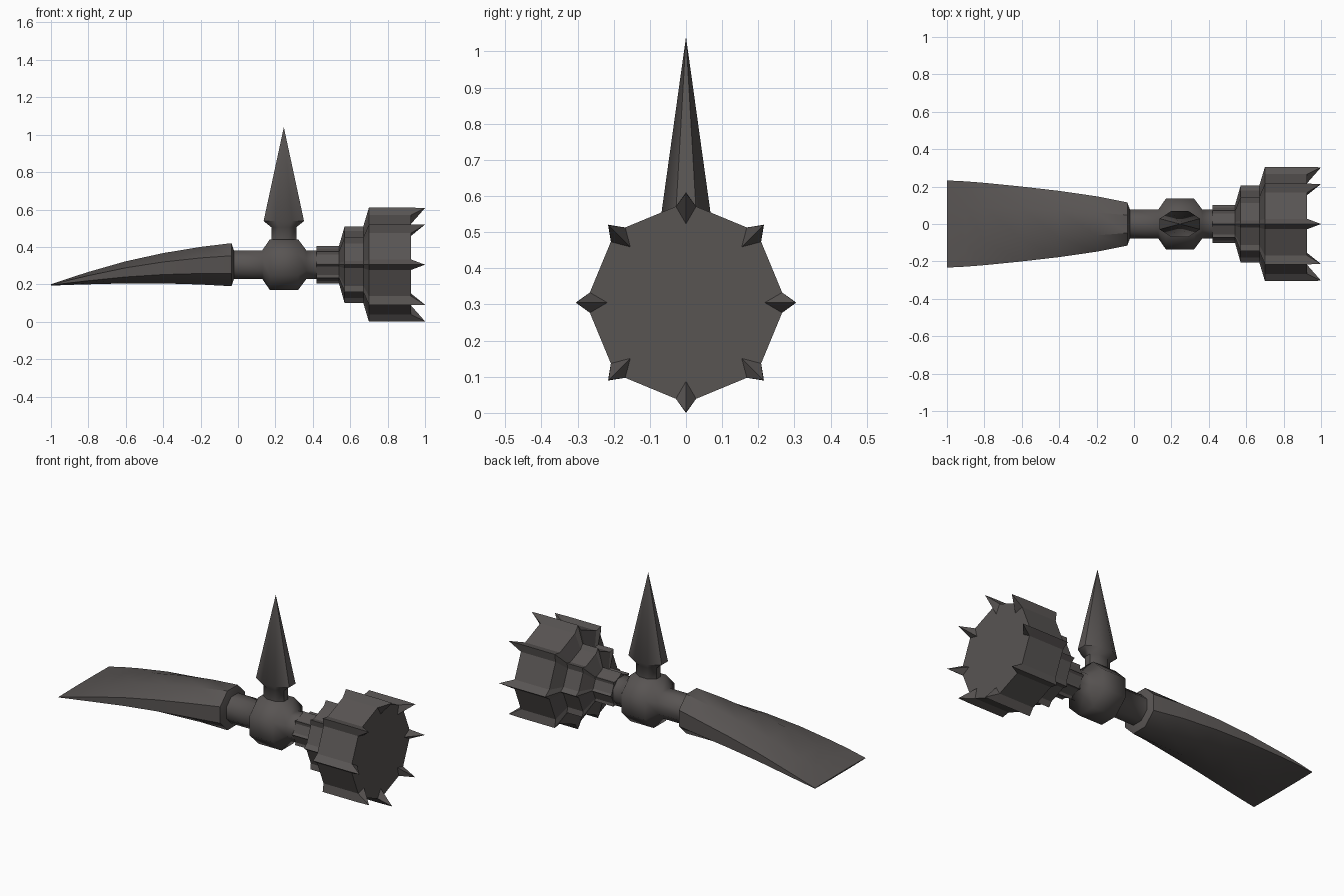
import bpy, bmesh, math

if "Cube" in bpy.data.objects:
    bpy.data.objects.remove(bpy.data.objects["Cube"])

AXIS_Z = 0.305
SPIKE_X = 0.245

metal = bpy.data.materials.new("dark grey metal")
metal.diffuse_color = (0.098, 0.089, 0.086, 1)
metal.use_nodes = True
metal.node_tree.nodes["Principled BSDF"].inputs["Base Color"].default_value = metal.diffuse_color


def add_loft(bm, rings):
    """Skin a row of point rings and close both ends (a one-point ring is a tip)."""
    loops = [[bm.verts.new(p) for p in ring] for ring in rings]
    for a, b in zip(loops, loops[1:]):
        n = len(a)
        for i in range(n):
            j = (i + 1) % n
            if len(b) == 1:
                bm.faces.new((a[i], a[j], b[0]))
            else:
                bm.faces.new((a[i], a[j], b[j], b[i]))
    for ring in (loops[0], loops[-1]):
        if len(ring) > 2:
            bm.faces.new(ring)


def finish(name, bm, smooth=None):
    bmesh.ops.recalc_face_normals(bm, faces=bm.faces)
    mesh = bpy.data.meshes.new(name)
    bm.to_mesh(mesh)
    bm.free()
    mesh.materials.append(metal)
    ob = bpy.data.objects.new(name, mesh)
    bpy.context.collection.objects.link(ob)
    if smooth:
        bpy.ops.object.select_all(action='DESELECT')
        bpy.context.view_layer.objects.active = ob
        ob.select_set(True)
        bpy.ops.object.shade_smooth_by_angle(angle=math.radians(smooth))
    return ob


def octagon(w, h):
    """Flat-topped octagon with half width w and half height h."""
    k = 1 / math.cos(math.pi / 8)
    return [(w * k * math.cos(a), h * k * math.sin(a))
            for a in (math.pi / 8 + i * math.pi / 4 for i in range(8))]


def x_ring(x, w, h, z=AXIS_Z):
    return [(x, p, z + q) for p, q in octagon(w, h)]


# Chisel blade: octagon that widens and flattens to a straight edge (x, half width, top, bottom)
blade = [(-1.0, .233, .2, .193), (-.9, .228, .234, .197), (-.8, .22, .266, .2),
         (-.6, .2, .323, .205), (-.4, .177, .367, .205), (-.2, .148, .4, .199),
         (-.035, .115, .42, .19)]
bm = bmesh.new()
rings = [x_ring(x, w, (t - b) / 2, (t + b) / 2) for x, w, t, b in blade]
add_loft(bm, rings + [x_ring(-.022, .077, .077)])
finish("chisel_blade", bm, 40)

# Neck and central ball in one turned profile
bm = bmesh.new()
profile = [(-.03, .077), (.13, .077), (.17, .135), (.322, .135), (.365, .077), (.43, .077)]
add_loft(bm, [x_ring(x, r, r) for x, r in profile])
finish("neck_and_ball", bm, 60)

# Top spike on a short flattened neck
bm = bmesh.new()
spike = [(.42, .067, .045), (.505, .067, .045), (.538, .108, .07)]
add_loft(bm, [[(SPIKE_X + p, q, z) for p, q in octagon(w, d)] for z, w, d in spike]
         + [[(SPIKE_X, 0, 1.04)]])
finish("top_spike", bm, 50)


# Hammer head: ridged octagon in three steps
def polar(x, r, side, angle):
    """Point at radius r and sideways offset, turned around the hammer axis."""
    c, s = math.cos(angle), math.sin(angle)
    return (x, r * c - side * s, AXIS_Z + r * s + side * c)


def ridged_ring(x, scale):
    ring = []
    for i in range(8):
        for r, side in ((.266, -.028), (.305, 0), (.266, .028)):
            ring.append(polar(x, r * scale, side * scale, i * math.pi / 4))
    return ring


bm = bmesh.new()
steps = [(.42, .33), (.54, .33), (.57, .672), (.67, .672), (.70, 1), (.925, 1)]
add_loft(bm, [ridged_ring(x, s) for x, s in steps])
finish("hammer_head", bm)

# Eight teeth around the striking face
bm = bmesh.new()
for i in range(8):
    a = i * math.pi / 4
    base = [polar(.925, r, s, a) for r, s in ((.305, 0), (.266, .028), (.218, 0), (.266, -.028))]
    add_loft(bm, [base, [polar(1.0, .303, 0, a)]])
finish("face_teeth", bm)
